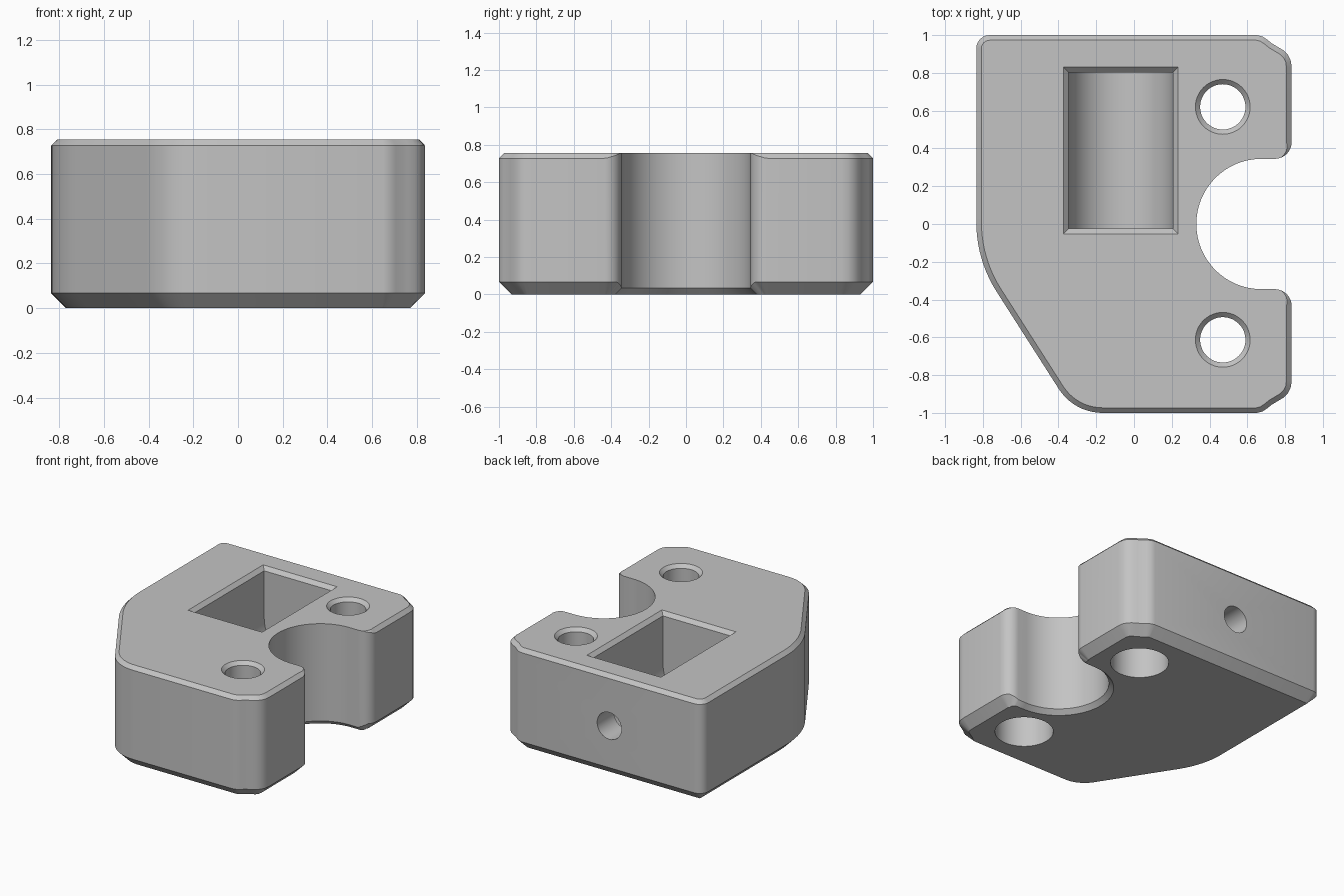
import bpy, bmesh, math
from mathutils import Vector

cube = bpy.data.objects.get("Cube")
if cube:
    bpy.data.objects.remove(cube)

H = 0.755                      # block height
TOP, BOTTOM, LIP = 0.027, 0.067, 0.033   # chamfer sizes

grey = bpy.data.materials.new("plain_grey")
grey.use_nodes = True
grey.diffuse_color = (0.55, 0.55, 0.55, 1)
grey.node_tree.nodes["Principled BSDF"].inputs["Base Color"].default_value = (0.55, 0.55, 0.55, 1)


def loft(name, rings):
    """Closed solid through matching rings of points."""
    bm = bmesh.new()
    loops = [[bm.verts.new(p) for p in ring] for ring in rings]
    n = len(loops[0])
    for a, b in zip(loops, loops[1:]):
        for i in range(n):
            j = (i + 1) % n
            bm.faces.new((a[i], a[j], b[j], b[i]))
    bm.faces.new(loops[0][::-1])
    bm.faces.new(loops[-1])
    bmesh.ops.remove_doubles(bm, verts=bm.verts, dist=1e-5)
    bmesh.ops.recalc_face_normals(bm, faces=bm.faces)
    mesh = bpy.data.meshes.new(name)
    bm.to_mesh(mesh)
    bm.free()
    mesh.materials.append(grey)
    obj = bpy.data.objects.new(name, mesh)
    bpy.context.collection.objects.link(obj)
    return obj


def fillet(before, corner, after, t, n=10):
    """Circular arc that starts and ends at distance t from the corner."""
    c = Vector(corner)
    d1, d2 = (Vector(before) - c).normalized(), (Vector(after) - c).normalized()
    a, b = c + d1 * t, c + d2 * t
    w = math.sin(d1.angle(d2) / 2)
    pts = []
    for i in range(n + 1):
        u = i / n
        k0, k1, k2 = (1 - u) ** 2, 2 * w * u * (1 - u), u * u
        pts.append((a * k0 + c * k1 + b * k2) / (k0 + k1 + k2))
    return pts


def circle(r, n=48):
    return [(r * math.cos(2 * math.pi * i / n), r * math.sin(2 * math.pi * i / n)) for i in range(n)]


# Half of the notched side: (point, top chamfer, bottom chamfer)
half = []
for i in range(25):
    a = math.pi - math.pi / 2 * i / 24
    half.append((Vector((0.675 + 0.345 * math.cos(a), 0.345 * math.sin(a))), 0, LIP))
mouth = fillet((0.6, 0.345), (0.835, 0.345), (0.835, 0.9), 0.09)
for i, p in enumerate(mouth):
    k = i / (len(mouth) - 1)
    half.append((p, TOP * min(1, max(0, 1.5 * k - 0.4)), LIP + (BOTTOM - LIP) * min(1, 2 * k)))
for p in [(0.835, 0.83), (0.829, 0.868), (0.813, 0.898), (0.79, 0.92), (0.76, 0.938),
          (0.73, 0.956), (0.705, 0.976), (0.68, 0.993), (0.65, 1)]:
    half.append((Vector(p), TOP, BOTTOM))

# Full outline, counter-clockwise
outline = [(Vector((p.x, -p.y)), t, b) for p, t, b in half[:0:-1]] + half
back_left, bend, foot = (-0.835, 1), (-0.835, -0.19), (-0.317, -1)
for arc in (fillet((0, 1), back_left, bend, 0.07, 6),
            fillet(back_left, bend, foot, 0.2),
            fillet(bend, foot, (0.5, -1), 0.15)):
    outline += [(p, TOP, BOTTOM) for p in arc]


def inset(i, amount):
    p = outline[i][0]
    e1 = (p - outline[i - 1][0]).normalized()
    e2 = (outline[(i + 1) % len(outline)][0] - p).normalized()
    n1, n2 = Vector((-e1.y, e1.x)), Vector((-e2.y, e2.x))
    return p + (n1 + n2) * (amount / (1 + n1.dot(n2)))


# Main block with chamfered rims
idx = range(len(outline))
block = loft("clamp_block", [
    [(*inset(i, outline[i][2]), 0) for i in idx],
    [(*p, b) for p, t, b in outline],
    [(*p, H - t) for p, t, b in outline],
    [(*inset(i, outline[i][1]), H) for i in idx]])

cutters = []

# Bolt holes: wide recess below, narrow bore, countersunk rim
for y in (0.62, -0.613):
    steps = [(0.2, -0.1), (0.2, 0.4), (0.12, 0.4), (0.12, H - 0.025), (0.145, H), (0.195, H + 0.05)]
    cutters.append(loft("bolt_hole_cutter",
                        [[(0.47 + x, y + v, z) for x, v in circle(r)] for r, z in steps]))

# Round-bottomed pocket
px, pz, pr = -0.07, 0.3775, 0.277
section = [(px - pr, H + 0.1)]
section += [(px - pr * math.cos(math.pi * i / 32), pz - pr * math.sin(math.pi * i / 32)) for i in range(33)]
section += [(px + pr, H + 0.1)]
cutters.append(loft("pocket_cutter", [[(x, y, z) for x, z in section] for y in (-0.025, 0.803)]))


# Chamfered pocket rim
def rim(grow, z):
    x0, x1, y0, y1 = px - pr - grow, px + pr + grow, -0.025 - grow, 0.803 + grow
    return [(x0, y0, z), (x1, y0, z), (x1, y1, z), (x0, y1, z)]


cutters.append(loft("pocket_rim_cutter", [rim(-0.01, H - 0.037), rim(0.077, H + 0.05)]))

# Hole through the back wall into the pocket
cutters.append(loft("back_hole_cutter",
                    [[(px + x, y, pz + z) for x, z in circle(0.1, 32)] for y in (0.7, 1.1)]))

# Apply the cuts
bpy.ops.object.select_all(action='DESELECT')
block.select_set(True)
bpy.context.view_layer.objects.active = block
for cutter in cutters:
    cutter.hide_render = True
    mod = block.modifiers.new("cut", 'BOOLEAN')
    mod.operation = 'DIFFERENCE'
    mod.solver = 'EXACT'
    mod.object = cutter
    bpy.ops.object.modifier_apply(modifier=mod.name)
    bpy.data.objects.remove(cutter)

bpy.ops.object.shade_smooth_by_angle(angle=math.radians(28))
